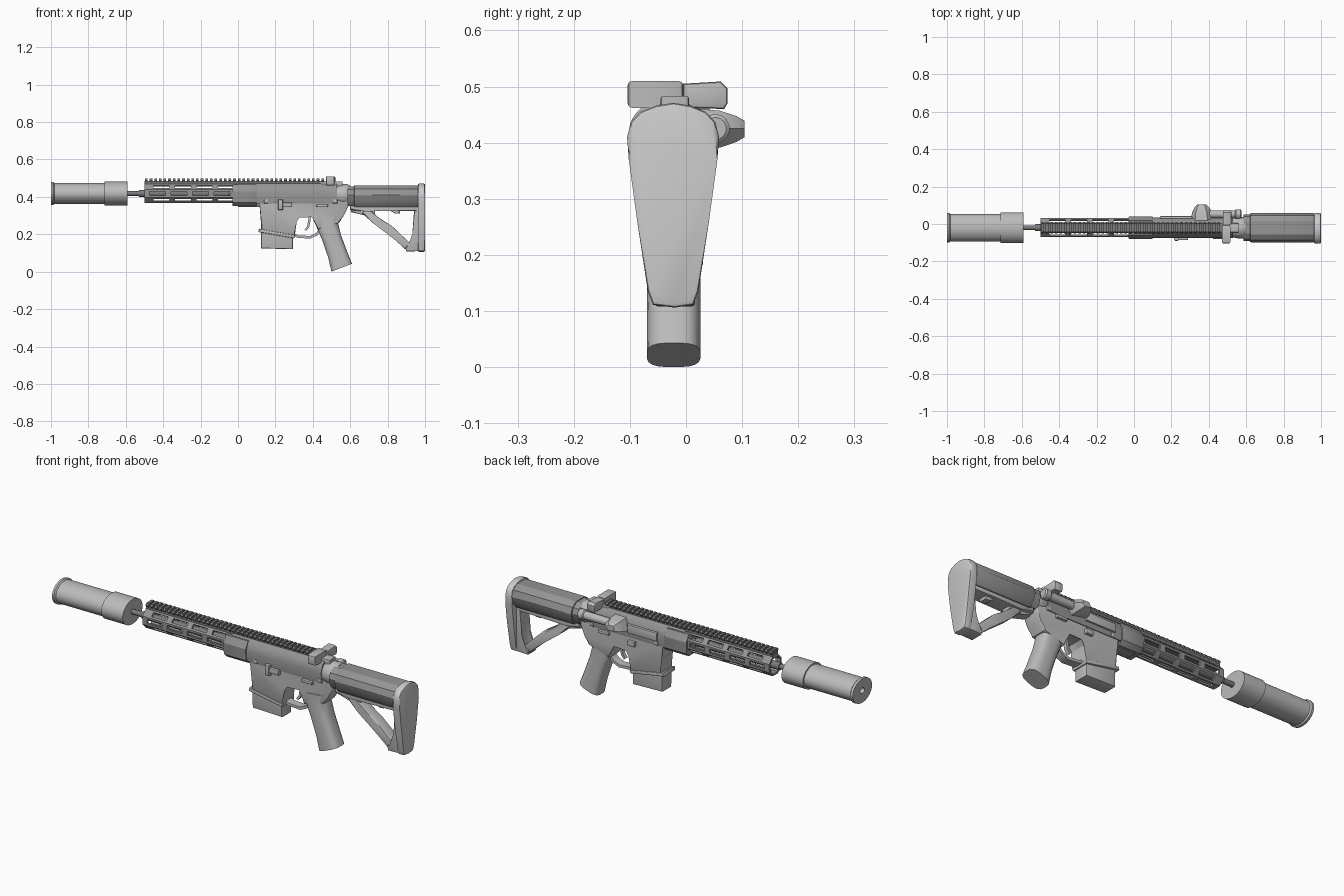
import bpy, bmesh, math
from mathutils import Matrix, Vector

if "Cube" in bpy.data.objects:
    bpy.data.objects.remove(bpy.data.objects["Cube"])

CY = -0.02   # centre plane of the body
AZ = 0.418   # height of the bore axis


def tone(name, v):
    m = bpy.data.materials.new(name)
    m.diffuse_color = (v, v, v, 1)
    m.use_nodes = True
    m.node_tree.nodes["Principled BSDF"].inputs["Base Color"].default_value = m.diffuse_color
    return m


BLACK, DARK = tone("blackened_metal", .2), tone("dark_polymer", .3)
MID, LIGHT = tone("grey_metal", .5), tone("light_rubber", .62)
paint = MID  # tone used for the parts that follow


def finish(name, bm):
    bmesh.ops.recalc_face_normals(bm, faces=bm.faces)
    me = bpy.data.meshes.new(name)
    bm.to_mesh(me)
    bm.free()
    me.materials.append(paint)
    ob = bpy.data.objects.new(name, me)
    bpy.context.collection.objects.link(ob)
    return ob


def prism(name, pts, lo, hi, axis='Y', bevel=0.0):
    """Extrude an (x,z) outline along Y, or a (y,z) outline along X."""
    bm = bmesh.new()
    co = (lambda p, t: (p[0], t, p[1])) if axis == 'Y' else (lambda p, t: (t, p[0], p[1]))
    a = [bm.verts.new(co(p, lo)) for p in pts]
    b = [bm.verts.new(co(p, hi)) for p in pts]
    caps = [bm.faces.new(a), bm.faces.new(b)]
    n = len(pts)
    for i in range(n):
        j = (i + 1) % n
        bm.faces.new((a[i], a[j], b[j], b[i]))
    if bevel:
        edges = list({e for f in caps for e in f.edges})
        bmesh.ops.bevel(bm, geom=edges, offset=bevel, segments=2, profile=0.5, affect='EDGES')
    return finish(name, bm)


def slab(name, pts, half, bevel=0.0):
    return prism(name, pts, CY - half, CY + half, 'Y', bevel)


def box(name, x0, x1, y0, y1, z0, z1, bevel=0.0):
    return prism(name, [(x0, z0), (x1, z0), (x1, z1), (x0, z1)], y0, y1, 'Y', bevel)


def loft(name, rings, closed=False):
    """Skin a list of equal-length vertex rings."""
    bm = bmesh.new()
    rings = [[bm.verts.new(c) for c in r] for r in rings]
    m, segs = len(rings), len(rings[0])
    for i in range(m if closed else m - 1):
        p, q = rings[i], rings[(i + 1) % m]
        for k in range(segs):
            l = (k + 1) % segs
            bm.faces.new((p[k], p[l], q[l], q[k]))
    if not closed:
        bm.faces.new(rings[0])
        bm.faces.new(rings[-1])
    return finish(name, bm)


def lathe(name, prof, segs=32, sy=1.0, sz=1.0, y=CY, z=AZ, closed=False):
    """Spin an (x, radius) profile about the X direction."""
    ang = [2 * math.pi * (k + .5) / segs for k in range(segs)]
    return loft(name, [[(x, y + sy * r * math.cos(a), z + sz * r * math.sin(a)) for a in ang]
                       for x, r in prof], closed)


def strap(name, path, t, half, bevel=0.0):
    """Flat strap of thickness t following an (x,z) path."""
    P = [Vector(p) for p in path]
    up, dn = [], []
    for i, p in enumerate(P):
        d = (P[min(i + 1, len(P) - 1)] - P[max(i - 1, 0)]).normalized()
        nrm = Vector((-d.y, d.x)) * t / 2
        up.append(tuple(p + nrm))
        dn.append(tuple(p - nrm))
    return slab(name, up + dn[::-1], half, bevel)


# Muzzle can with end flange, bored front and wide rear collar
lathe("muzzle_can", [(-.96, .014), (-1, .014), (-1, .062), (-.988, .063), (-.982, .057),
                     (-.715, .057), (-.715, .064), (-.592, .064)], 40, sy=1.28)
paint = BLACK
lathe("barrel", [(-.6, .013), (0, .013)], 16)
lathe("barrel_shoulder", [(-.53, .019), (-.05, .021)], 16)

# Eight-sided handguard with rows of slots
paint = DARK
guard = lathe("handguard", [(-.5, .055), (.02, .055), (.02, .044), (-.5, .044)], 8, closed=True)
bm = bmesh.new()
for k in range(8):
    if k == 2:
        continue
    rot = Matrix.Rotation(k * math.pi / 4, 4, 'X')
    for i in range(4):
        mat = (Matrix.Translation((-.43 + i * .115 + (k % 2) * .02, CY, AZ)) @ rot
               @ Matrix.Translation((0, .05, 0)) @ Matrix.Diagonal((.085, .03, .022, 1)))
        bmesh.ops.create_cube(bm, size=1, matrix=mat)
cutter = finish("slot_cutter", bm)
cutter.hide_render = True
cutter.hide_viewport = True
mod = guard.modifiers.new("slots", 'BOOLEAN')
mod.operation = 'DIFFERENCE'
mod.object = cutter
mod.solver = 'EXACT'

# Top rail: base strip and repeated teeth
paint = BLACK
rail = [(CY - .022, 0), (CY - .03, .012), (CY - .022, .022), (CY + .022, .022),
        (CY + .03, .012), (CY + .022, 0)]
box("rail_base", -.5, .47, CY - .022, CY + .022, .455, .484)
for i in range(39):
    x = -.497 + i * .0248
    prism("rail_tooth", [(y, .476 + z) for y, z in rail], x, x + .014, 'X')

# Upper receiver and barrel collar
paint = DARK
prism("upper_receiver", [(CY - .05, .365), (CY - .055, .42), (CY - .042, .455), (CY - .02, .474),
                         (CY + .02, .474), (CY + .042, .455), (CY + .055, .42), (CY + .05, .365)],
      .0, .53, 'X')
prism("barrel_collar", [(CY - .035, .35), (CY - .057, .37), (CY - .06, .43), (CY - .04, .465),
                        (CY + .04, .465), (CY + .06, .43), (CY + .057, .37), (CY + .035, .35)],
      -.03, .1, 'X', .005)
box("collar_lug", .0, .12, CY - .03, CY + .03, .345, .39, .006)
paint = MID
box("port_cover", .14, .31, CY + .045, CY + .062, .39, .435, .004)

# Case deflector and forward assist, flaring away from the right side
loft("case_deflector", [[(.36 + dx * s, y, .425 + dz * s) for dx, dz in
                         ((-.05, -.02), (-.03, .03), (.03, .032), (.06, 0), (.03, -.034))]
                        for y, s in ((.02, 1.1), (.06, 1), (.09, .7), (.104, .45))])
lathe("forward_assist", [(.4, .02), (.54, .021), (.545, .026), (.57, .026), (.575, .02)],
      14, y=.052, z=.425)

# Charging handle across the rear
box("charging_handle", .47, .515, -.104, -.005, .462, .51, .008)
prism("charging_latch", [(-.005, .462), (.068, .46), (.074, .47), (.074, .497), (.062, .509), (-.005, .505)],
      .475, .52, 'X', .006)
box("charging_stem", .44, .56, CY - .025, CY + .025, .455, .483, .004)

# Lower receiver with magazine well
slab("lower_receiver", [(.11, .41), (.12, .37), (.125, .215), (.305, .19), (.308, .27), (.325, .295),
                        (.40, .298), (.425, .225), (.54, .26), (.565, .3), (.595, .36),
                        (.595, .41)], .046, .006)
slab("well_flange", [(.108, .212), (.3, .178), (.306, .195), (.112, .23)], .05, .005)
slab("magazine", [(.122, .3), (.124, .125), (.294, .12), (.292, .3)], .04, .006)
strap("trigger_guard", [(.295, .2), (.32, .188), (.385, .184), (.42, .2), (.44, .225)], .014, .022)
strap("trigger", [(.385, .3), (.38, .265), (.375, .24), (.36, .222)], .012, .01)

# Small controls on both sides
box("bolt_catch", .22, .29, CY - .066, CY - .04, .345, .37, .005)
box("bolt_catch_paddle", .215, .24, CY - .07, CY - .04, .33, .385, .005)
box("magazine_button", .27, .31, CY + .04, CY + .062, .325, .35, .005)
for s in (-1, 1):
    y0, y1 = sorted((CY + s * .04, CY + s * .06))
    box("selector_lever", .42, .48, y0, y1, .345, .36, .004)
    for x in (.15, .52):
        box("pivot_pin", x - .011, x + .011, *sorted((CY + s * .04, CY + s * .055)), .365, .387, .005)

# Raked pistol grip: rounded cross-sections between a front and a back edge
rings = []
for f, b in (((.408, .29), (.56, .30)), ((.428, .22), (.535, .262)), ((.455, .155), (.553, .19)),
             ((.482, .075), (.583, .11)), ((.499, .0), (.61, .043))):
    ring = []
    for k in range(20):
        a = 2 * math.pi * (k + .5) / 20
        c, s = (math.copysign(abs(v) ** .65, v) for v in (math.cos(a), math.sin(a)))
        t = .5 + .5 * c
        ring.append((f[0] + (b[0] - f[0]) * t, CY - .002 + .048 * s, f[1] + (b[1] - f[1]) * t))
    rings.append(ring)
loft("pistol_grip", rings)

# Receiver end plate and buffer tube
lathe("end_plate", [(.53, .05), (.56, .056), (.585, .056), (.6, .048)], 16, z=.41, sy=1.05, sz=1.05)
lathe("buffer_tube", [(.55, .043), (.96, .043)], 20, z=.41)

# Shoulder stock: comb, lower shelf, strut and latch lever
paint = DARK
half = [(.045, .345), (.068, .37), (.078, .41), (.066, .442), (.035, .462)]
ring = [(CY + y, z) for y, z in half] + [(CY - y, z) for y, z in half[::-1]]
prism("stock_comb", ring, .62, .965, 'X', .006)
prism("stock_collar", [(CY + (y - CY) * .9, .41 + (z - .41) * .9) for y, z in ring], .585, .63, 'X')
paint = MID
slab("stock_shelf", [(.6, .36), (.6, .33), (.68, .322), (.84, .326), (.955, .325), (.955, .36)], .04, .006)
strap("stock_strut", [(.675, .33), (.74, .272), (.81, .228), (.86, .18), (.92, .125)], .042, .03, .007)
slab("stock_brace", [(.8, .335), (.84, .31), (.865, .312), (.87, .335)], .022, .004)
slab("latch_lever", [(.6, .34), (.605, .318), (.68, .305), (.71, .285), (.735, .292), (.73, .33)], .024, .005)

# Butt: tapered end profile with a leaning front web and a pad
slab("butt_web", [(.942, .36), (.938, .2), (.92, .15), (.895, .13), (.9, .108), (.97, .11), (.97, .36)],
     .036, .006)
paint = LIGHT
butt = [(.036, .111), (.045, .135), (.064, .26), (.079, .37), (.082, .41), (.075, .437),
        (.058, .455), (.03, .466)]
outline = ([(CY - .003 + y, z) for y, z in butt] + [(CY - .003, .471)]
           + [(CY - .003 - y, z) for y, z in butt[::-1]] + [(CY, .106)])
prism("butt_pad", outline, .962, 1.0, 'X', .007)

# Smooth shading on curved parts, sharp edges kept
bpy.ops.object.select_all(action='DESELECT')
for ob in bpy.data.objects:
    if ob is not cutter:
        ob.select_set(True)
bpy.context.view_layer.objects.active = guard
bpy.ops.object.shade_smooth_by_angle(angle=math.radians(30))
